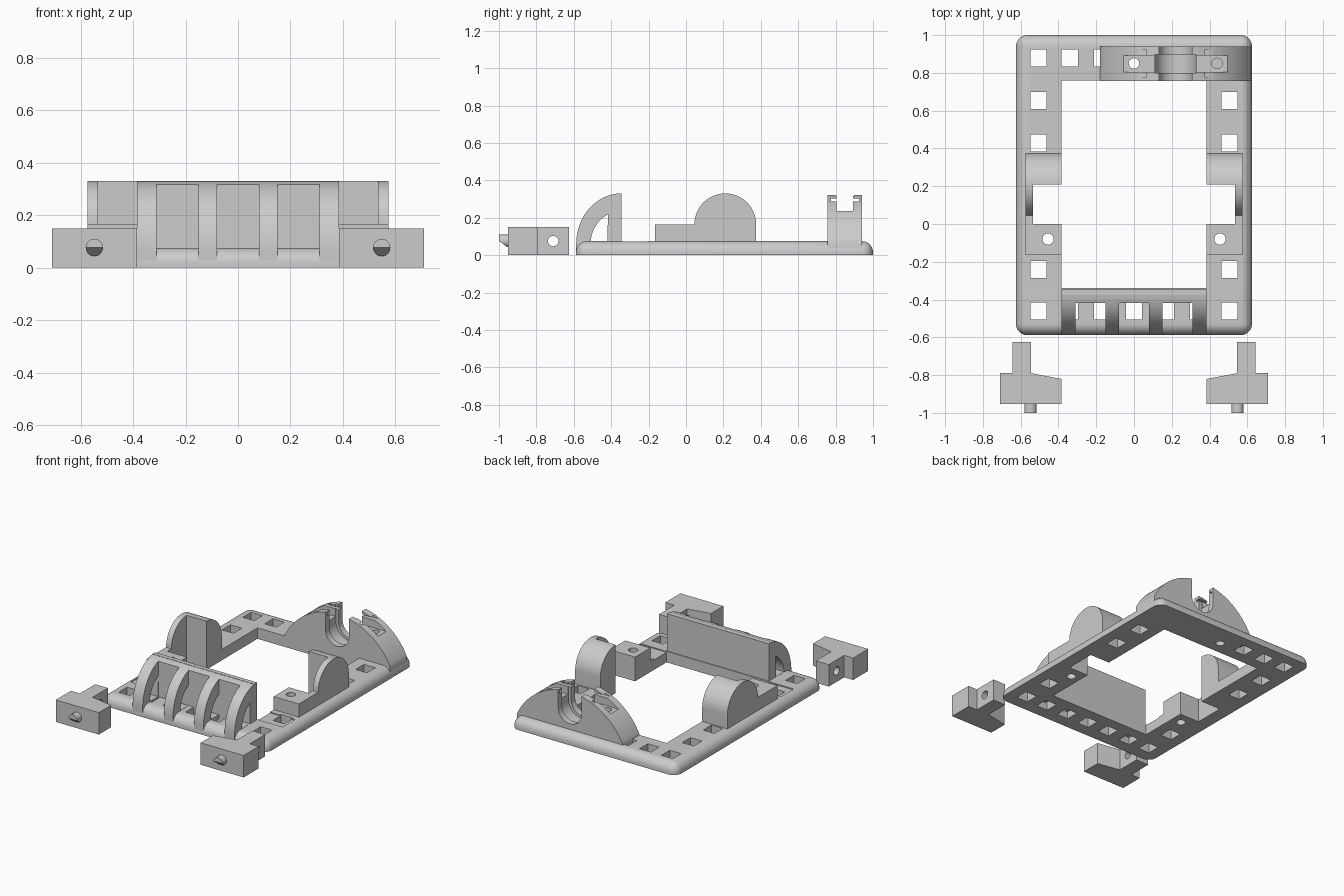
import bpy, bmesh, math

if "Cube" in bpy.data.objects:
    bpy.data.objects.remove(bpy.data.objects["Cube"])

grey = bpy.data.materials.new("plain_grey")
grey.diffuse_color = (0.6, 0.6, 0.6, 1)
grey.use_nodes = True
grey.node_tree.nodes["Principled BSDF"].inputs["Base Color"].default_value = grey.diffuse_color


def finish(name, bm):
    bmesh.ops.recalc_face_normals(bm, faces=bm.faces)
    me = bpy.data.meshes.new(name)
    bm.to_mesh(me)
    bm.free()
    me.materials.append(grey)
    ob = bpy.data.objects.new(name, me)
    bpy.context.collection.objects.link(ob)
    return ob


def prism(name, pts, axis, lo, hi):
    """Extrude a 2D outline along an axis: x takes (y,z), y takes (x,z), z takes (x,y)."""
    place = {'x': lambda p, t: (t, p[0], p[1]),
             'y': lambda p, t: (p[0], t, p[1]),
             'z': lambda p, t: (p[0], p[1], t)}[axis]
    bm = bmesh.new()
    a = [bm.verts.new(place(p, lo)) for p in pts]
    b = [bm.verts.new(place(p, hi)) for p in pts]
    bm.faces.new(a)
    bm.faces.new(b[::-1])
    for i in range(len(pts)):
        j = (i + 1) % len(pts)
        bm.faces.new((a[i], b[i], b[j], a[j]))
    return finish(name, bm)


def box(name, x0, x1, y0, y1, z0, z1):
    return prism(name, [(x0, y0), (x1, y0), (x1, y1), (x0, y1)], 'z', z0, z1)


def arc(cx, cy, rx, ry, a0, a1, n):
    return [(cx + rx * math.cos(math.radians(a0 + (a1 - a0) * i / n)),
             cy + ry * math.sin(math.radians(a0 + (a1 - a0) * i / n))) for i in range(n + 1)]


def rod(name, cx, cy, r, axis, lo, hi):
    return prism(name, arc(cx, cy, r, r, 0, 360, 24)[:-1], axis, lo, hi)


def cut(ob, *cutters):
    for c in cutters:
        m = ob.modifiers.new("cut", 'BOOLEAN')
        m.operation, m.solver, m.object = 'DIFFERENCE', 'EXACT', c
        bpy.context.view_layer.objects.active = ob
        bpy.ops.object.modifier_apply(modifier=m.name)
        bpy.data.objects.remove(c)


def smooth(ob):
    bpy.ops.object.select_all(action='DESELECT')
    ob.select_set(True)
    bpy.context.view_layer.objects.active = ob
    bpy.ops.object.shade_smooth_by_angle(angle=math.radians(30))


# Base frame with rounded corners and rounded top rim
frame = box("base_frame", -.625, .625, -.588, 1, 0, .075)
bm = bmesh.new()
bm.from_mesh(frame.data)
rim = [e for e in bm.edges if max(v.co.z for v in e.verts) > .05]
bmesh.ops.bevel(bm, geom=rim, offset=.06, segments=8, profile=.5, affect='EDGES')
bm.to_mesh(frame.data)
bm.free()
cut(frame, box("c", -.385, .385, -.34, .76, -.1, .2),
    box("c", -.535, .535, 0, .21, -.1, .2),
    box("c", -.575, .575, -.34, -.205, .068, .2))

# Square mounting holes
holes = [(s * .505, y) for s in (-1, 1) for y in (.655, .43, -.24, -.46)]
holes += [(x, -.46) for x in (-.34, -.17, 0, .17, .34)]
holes += [(x, .88) for x in (-.505, -.34, -.17)]
for x, y in holes:
    cut(frame, box("c", x - .043, x + .043, y - .045, y + .045, -.1, .2))
cut(frame, rod("c", 0, .85, .028, 'z', -.1, .2),
    *[rod("c", s * .455, -.08, .03, 'z', -.1, .2) for s in (-1, 1)])
smooth(frame)

# Round topped side supports with a low screw block
side = [(-.165, .04), (-.165, .165), (.04, .165)] + arc(.21, .165, .165, .165, 180, 0, 32) + [(.375, .04)]
for s, label in ((-1, "left"), (1, "right")):
    xs = sorted((s * .385, s * .575))
    sup = prism(label + "_support", side, 'x', *xs)
    xs = sorted((s * .3, s * .535))
    cut(sup, box("c", *xs, 0, .21, -.1, .5), rod("c", s * .455, -.08, .03, 'z', -.1, .3))
    smooth(sup)

# Front guard: curved ribs over a back wall
guard = prism("front_guard",
              [(-.345, .05), (-.345, .33), (-.375, .33)] + arc(-.345, .06, .242, .27, 97, 180, 24)
              + [(-.587, .02), (-.51, .02), (-.51, .05)], 'x', -.385, .385)
cut(guard, prism("c", [(-.42, .076)] + arc(-.345, .06, .165, .175, 116, 174.5, 16), 'x', -.5, .5))
for x in (-.23, 0, .23):
    cut(guard, box("c", x - .08, x + .08, -.7, -.418, .0, .318))
smooth(guard)

# Arched rear cradle with a U channel, clip pocket and screw holes
cx = .22
arch = prism("rear_cradle", arc(cx, -.11, .441, .441, 24.8, 155.2, 48)
             + [(-.18, .045), (-.12, .04), (.62, .02)], 'y', .757, .94)


def channel(half, y0, y1):
    return prism("c", arc(cx, .2, half, half, 180, 360, 24) + [(cx + half, .6), (cx - half, .6)], 'y', y0, y1)


cut(arch, box("c", -.3, .8, .805, .893, .235, .6), channel(.088, .6, 1.1),
    channel(.108, .80, .897), box("c", -.2, .7, .775, .925, .287, .302),
    rod("c", 0, .85, .028, 'z', -.1, .5), rod("c", .44, .85, .028, 'z', .08, .5))
smooth(arch)

# Loose front latches with slanted pins
for s, label in ((-1, "left"), (1, "right")):
    out = [(.385, -.953), (.71, -.953), (.71, -.79), (.642, -.79), (.642, -.625),
           (.545, -.625), (.545, -.79), (.385, -.82)]
    latch = prism(label + "_latch", [(s * x, y) for x, y in out], 'z', 0, .15)
    cut(latch, rod("c", -.71, .075, .028, 'x', -1, 1))
    smooth(latch)
    pin = rod(label + "_latch_pin", s * .548, .077, .033, 'y', -1, -.94)
    cut(pin, prism("c", [(-1.1, -.1), (-.953, -.1), (-.953, .04), (-1, .077), (-1.1, .156)], 'x', -1, 1))
    smooth(pin)
